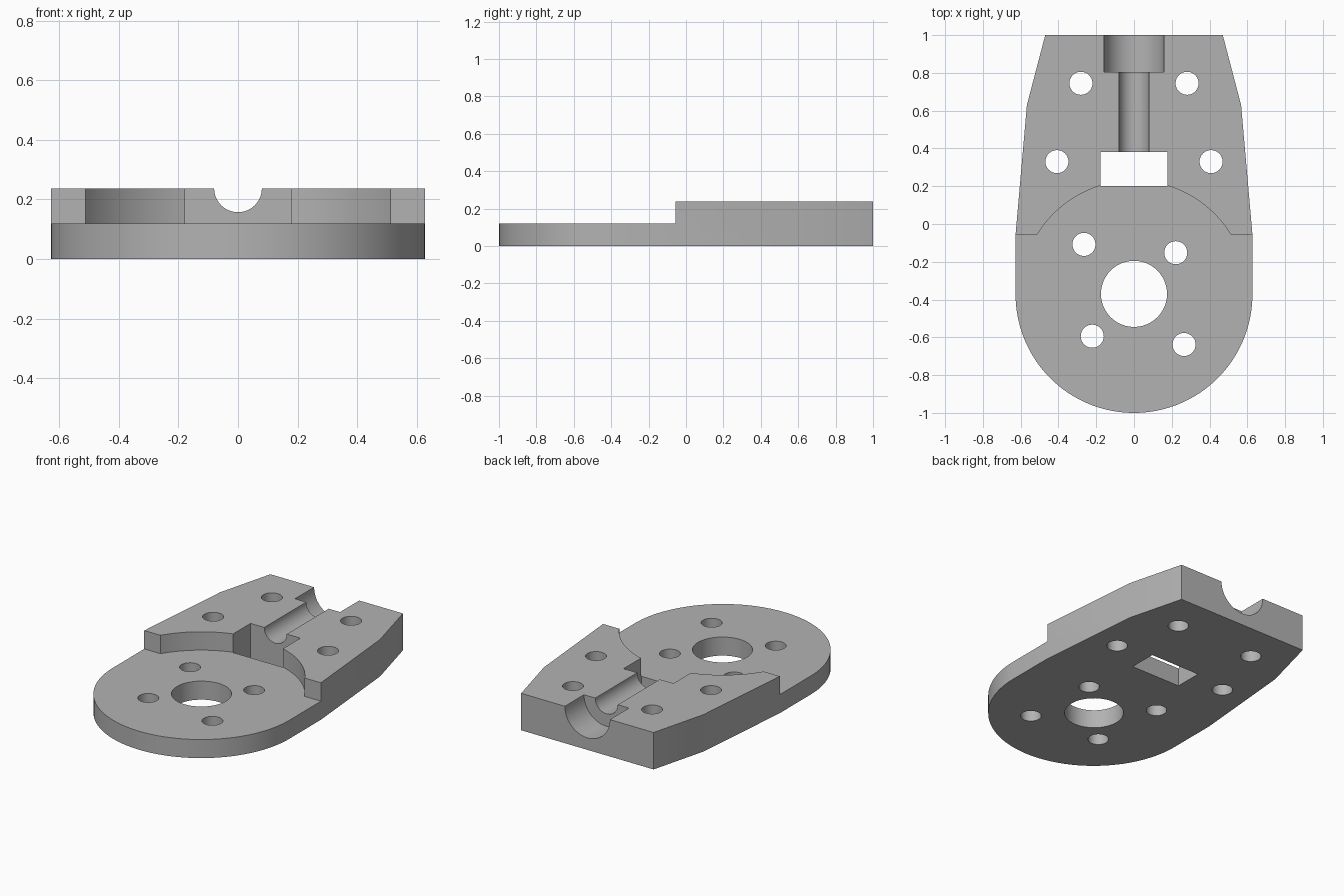
import bpy
import bmesh
from math import asin, cos, pi, sin
from mathutils import Matrix, Vector

cube = bpy.data.objects.get("Cube")
if cube:
    bpy.data.objects.remove(cube, do_unlink=True)

HEIGHT, STEP = 0.237, 0.119      # full block and thin plate heights
HUB_Y, RADIUS = -0.373, 0.627    # centre and radius of the rounded end
STEP_Y = -0.055                  # front of the raised block

grey = bpy.data.materials.new("plain grey")
grey.use_nodes = True
grey.diffuse_color = (0.45, 0.45, 0.45, 1)
grey.node_tree.nodes["Principled BSDF"].inputs["Base Color"].default_value = grey.diffuse_color


def arc(radius, start, end, steps):
    angles = [start + (end - start) * i / steps for i in range(steps + 1)]
    return [(radius * cos(a), HUB_Y + radius * sin(a)) for a in angles]


def finish(name, bm):
    bmesh.ops.recalc_face_normals(bm, faces=bm.faces)
    mesh = bpy.data.meshes.new(name)
    bm.to_mesh(mesh)
    bm.free()
    mesh.materials.append(grey)
    obj = bpy.data.objects.new(name, mesh)
    bpy.context.collection.objects.link(obj)
    return obj


def prism(name, outline, bottom, top):
    bm = bmesh.new()
    face = bm.faces.new([bm.verts.new((x, y, bottom)) for x, y in outline])
    new = bmesh.ops.extrude_face_region(bm, geom=[face])["geom"]
    bmesh.ops.translate(bm, vec=(0, 0, top - bottom),
                        verts=[v for v in new if isinstance(v, bmesh.types.BMVert)])
    return finish(name, bm)


def rod(name, radius, start, end, sides=48):
    start, end = Vector(start), Vector(end)
    axis = end - start
    turn = axis.to_track_quat("Z", "Y").to_matrix().to_4x4()
    bm = bmesh.new()
    bmesh.ops.create_cone(bm, cap_ends=True, segments=sides, radius1=radius, radius2=radius,
                          depth=axis.length, matrix=Matrix.Translation((start + end) / 2) @ turn)
    return finish(name, bm)


def hole(name, x, y, radius):
    return rod(name, radius, (x, y, -0.1), (x, y, 0.4))


# Body: rounded front end, straight flanks, tapered back
flank = [(RADIUS, STEP_Y), (0.567, 0.63), (0.47, 1.0)]
outline = arc(RADIUS, -pi, 0, 64) + flank + [(-x, y) for x, y in reversed(flank)]
body = prism("mount_plate", outline, 0, HEIGHT)

# Step: lowered front with a circular seat reaching into the raised block
SEAT = 0.603
a = asin((STEP_Y - HUB_Y) / SEAT)
step = arc(SEAT, a, pi - a, 48) + [(-0.9, STEP_Y), (-0.9, -1.2), (0.9, -1.2), (0.9, STEP_Y)]
cutters = [prism("step_cutter", step, STEP, 0.4)]

# Rectangular nut slot through the body
slot = [(-0.177, 0.2), (0.177, 0.2), (0.177, 0.38), (-0.177, 0.38)]
cutters.append(prism("slot_cutter", slot, -0.1, 0.4))

# Screw channel and its wider head recess
cutters.append(rod("channel_cutter", 0.08, (0, 0.3, HEIGHT), (0, 0.9, HEIGHT)))
cutters.append(rod("recess_cutter", 0.16, (0, 0.806, HEIGHT), (0, 1.2, HEIGHT)))

# Large centre hole and small screw holes
cutters.append(hole("centre_hole_cutter", 0, HUB_Y + 0.003, 0.175))
spots = [(side * x, y) for side in (-1, 1) for x, y in ((0.281, 0.745), (0.408, 0.33))]
for dx, dy in ((-0.265, 0.265), (0.221, 0.221)):
    spots += [(dx, HUB_Y + dy), (-dx, HUB_Y - dy)]
cutters += [hole("screw_hole_cutter", x, y, 0.061) for x, y in spots]

# Cut everything, keep the result and remove the cutters
bpy.context.view_layer.objects.active = body
body.select_set(True)
for cutter in cutters:
    mod = body.modifiers.new("cut", "BOOLEAN")
    mod.operation, mod.solver, mod.object = "DIFFERENCE", "EXACT", cutter
    bpy.ops.object.modifier_apply(modifier=mod.name)
    bpy.data.objects.remove(cutter, do_unlink=True)

bpy.ops.object.shade_smooth_by_angle(angle=pi / 7)
